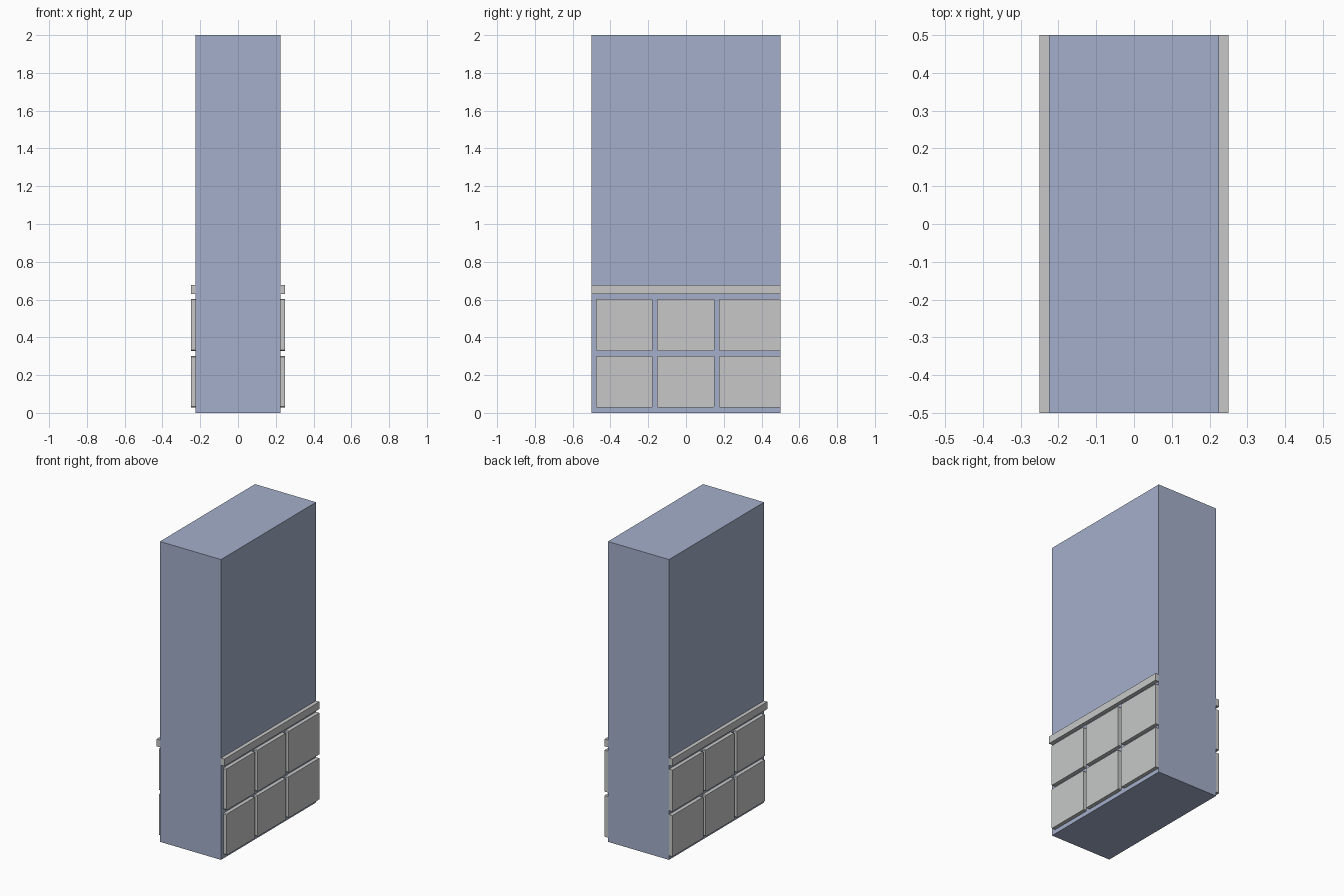
import bpy, bmesh

if "Cube" in bpy.data.objects:
    bpy.data.objects.remove(bpy.data.objects["Cube"])


def material(name, rgb):
    m = bpy.data.materials.new(name)
    m.diffuse_color = (*rgb, 1)
    m.use_nodes = True
    m.node_tree.nodes["Principled BSDF"].inputs["Base Color"].default_value = m.diffuse_color
    return m


WALL = material("pale_blue_plaster", (0.37, 0.43, 0.59))
TRIM = material("light_grey_trim", (0.57, 0.575, 0.58))


def box(name, x, y, z, mat, corner=0):
    """Box from (min, max) ranges; optionally chamfers corners running along x."""
    bm = bmesh.new()
    bmesh.ops.create_cube(bm, size=1)
    for v in bm.verts:
        v.co = [r[0] if c < 0 else r[1] for c, r in zip(v.co, (x, y, z))]
    if corner:
        # keep ends flush with the wall end square
        edges = [e for e in bm.edges
                 if abs(e.verts[0].co.x - e.verts[1].co.x) > 0.01
                 and e.verts[0].co.y < 0.49]
        bmesh.ops.bevel(bm, geom=edges, offset=corner, segments=1,
                        affect='EDGES')
    bmesh.ops.recalc_face_normals(bm, faces=bm.faces)
    me = bpy.data.meshes.new(name)
    bm.to_mesh(me)
    bm.free()
    me.materials.append(mat)
    ob = bpy.data.objects.new(name, me)
    bpy.context.collection.objects.link(ob)
    return ob


# Wall core
box("wall_core", (-0.225, 0.225), (-0.5, 0.5), (0, 2), WALL)

# Wainscot on both faces: a rail over two rows of three panels
columns = [(-0.476, -0.177), (-0.153, 0.15), (0.174, 0.5)]
rows = [(0.028, 0.302), (0.328, 0.604)]
for side, x in (("left", (-0.25, -0.225)), ("right", (0.225, 0.25))):
    box(f"{side}_rail", x, (-0.5, 0.5), (0.63, 0.678), TRIM)
    for r, z in enumerate(rows):
        for c, y in enumerate(columns):
            box(f"{side}_panel_{r}_{c}", x, y, z, TRIM, corner=0.005)
